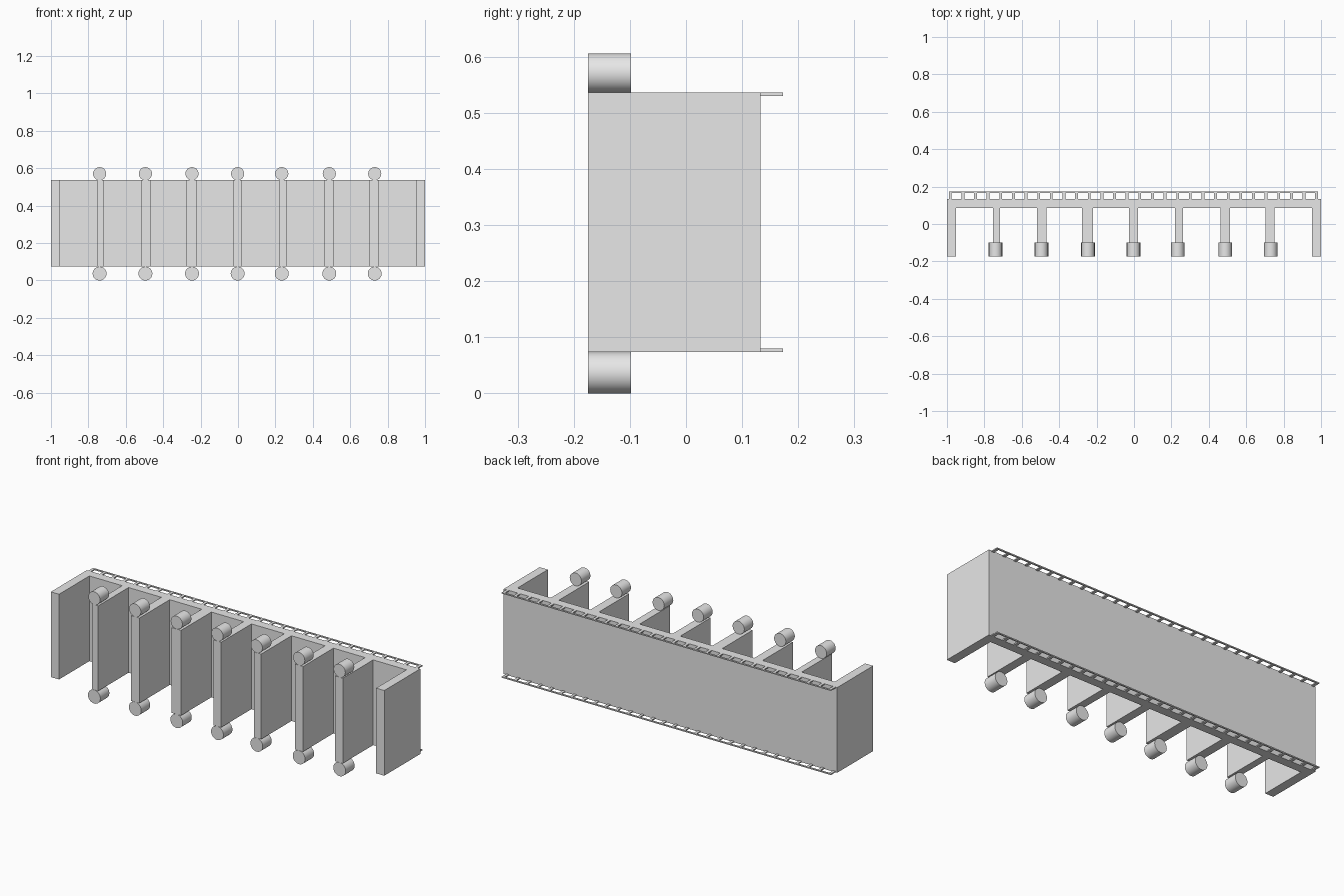
import bpy
import math

cube = bpy.data.objects.get("Cube")
if cube:
    bpy.data.objects.remove(cube, do_unlink=True)

# One plain material for the whole rack
grey = bpy.data.materials.new("light grey")
grey.use_nodes = True
grey.diffuse_color = (0.8, 0.8, 0.8, 1)
grey.node_tree.nodes["Principled BSDF"].inputs["Base Color"].default_value = (0.8, 0.8, 0.8, 1)

FRONT, BACK, EDGE = -0.175, 0.133, 0.173
WALL_FRONT = 0.085
BOTTOM, TOP = 0.074, 0.536


def box(name, x, y, z):
    """Box from (min, max) pairs on each axis."""
    bpy.ops.mesh.primitive_cube_add(size=1)
    ob = bpy.context.object
    ob.name = name
    for i, (lo, hi) in enumerate((x, y, z)):
        for v in ob.data.vertices:
            v.co[i] = lo if v.co[i] < 0 else hi
    ob.data.materials.append(grey)
    return ob


def roller(name, x, z, radius):
    """Short round peg lying front to back."""
    length = 0.077
    bpy.ops.mesh.primitive_cylinder_add(
        vertices=48, radius=radius, depth=length,
        location=(x, FRONT + length / 2, z), rotation=(math.pi / 2, 0, 0))
    ob = bpy.context.object
    ob.name = name
    ob.data.materials.append(grey)
    bpy.ops.object.shade_smooth_by_angle()


# Back wall and end walls
box("back_wall", (-1, 1), (WALL_FRONT, BACK), (BOTTOM, TOP))
box("right_end_wall", (-1, -0.951), (FRONT, WALL_FRONT), (BOTTOM, TOP))
box("left_end_wall", (0.951, 1), (FRONT, WALL_FRONT), (BOTTOM, TOP))

# Dividers (centre, width) and the pegs above and below them
dividers = [(-0.735, 0.038), (-0.494, 0.05), (-0.248, 0.058), (-0.002, 0.047),
            (0.24, 0.043), (0.488, 0.05), (0.727, 0.048)]
pegs = [-0.74, -0.495, -0.246, -0.002, 0.234, 0.488, 0.731]
for (x, width), peg in zip(dividers, pegs):
    box("divider", (x - width / 2, x + width / 2), (FRONT, WALL_FRONT), (BOTTOM, TOP))
    roller("upper_peg", peg, 0.571, 0.035)
    roller("lower_peg", peg, 0.037, 0.037)

# Ladder-like rails along the back edges
CELLS, START, END, RUNG = 29, -0.99, 0.984, 0.015
step = (END - START - RUNG) / CELLS
for name, z in (("upper", (TOP - 0.006, TOP)), ("lower", (BOTTOM, BOTTOM + 0.006))):
    box(name + "_rail_bar", (START, END), (EDGE - 0.008, EDGE), z)
    for i in range(CELLS + 1):
        x = START + i * step
        box(name + "_rail_rung", (x, x + RUNG), (BACK, EDGE - 0.008), z)
